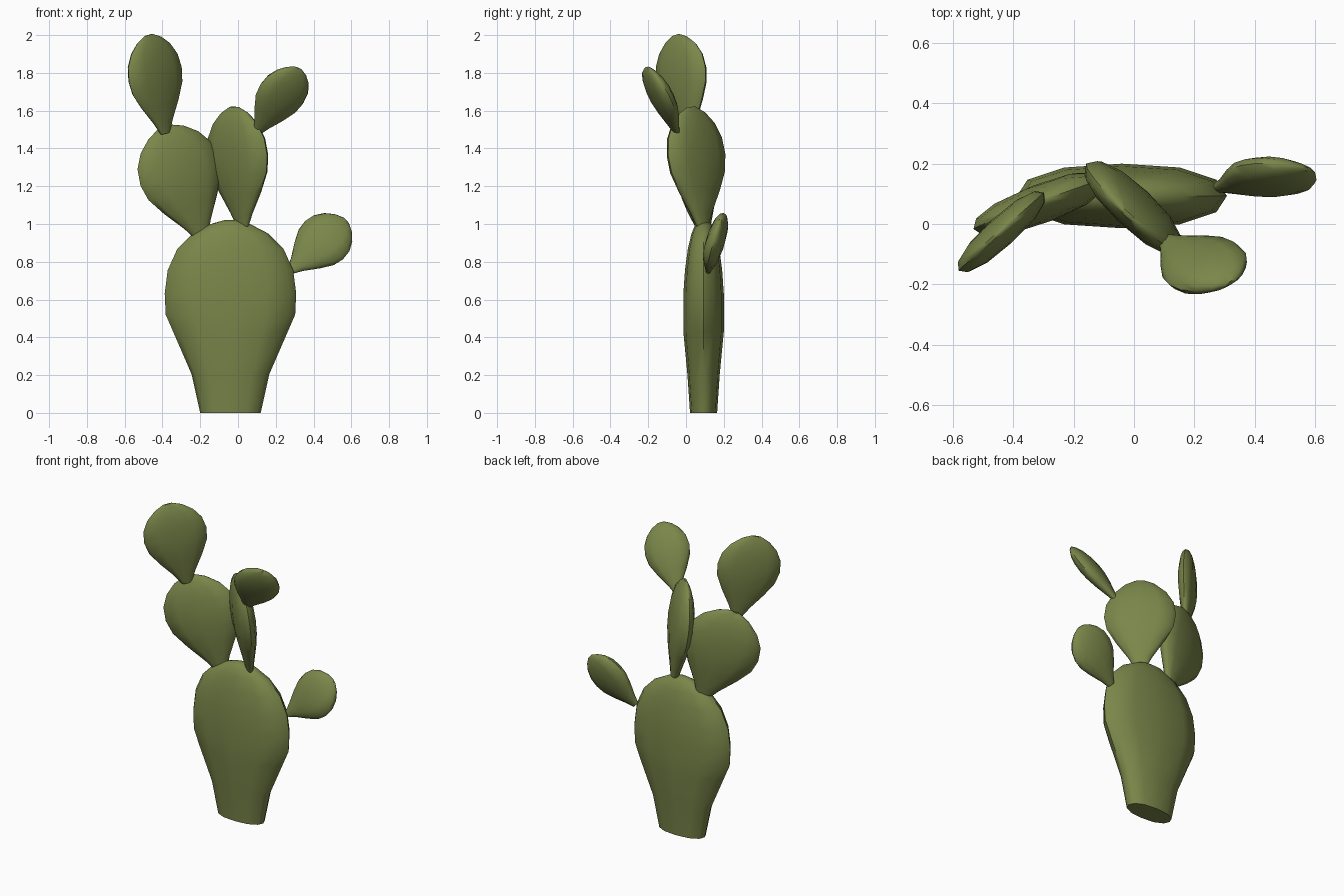
import bpy, bmesh, math
from mathutils import Vector

if "Cube" in bpy.data.objects:
    bpy.data.objects.remove(bpy.data.objects["Cube"])

green = bpy.data.materials.new("olive_green")
green.diffuse_color = (0.195, 0.238, 0.068, 1)
green.use_nodes = True
green.node_tree.nodes["Principled BSDF"].inputs["Base Color"].default_value = green.diffuse_color

# profiles: (position along pad, width factor, thickness factor)
LEAF = [(0, .16, .30), (.12, .34, .50), (.3, .68, .80), (.46, .93, .97), (.6, 1, 1),
        (.74, .94, .92), (.86, .74, .72), (.95, .45, .42), (1, .15, .12)]
TRUNK = [(0, .46, .67), (.2, .59, .80), (.42, .87, 1), (.51, .985, 1), (.62, 1, 1),
         (.74, .955, .92), (.85, .81, .78), (.93, .58, .60), (.98, .30, .40), (1, .1, .15)]
# flattened cross-section in (width, thickness)
SECTION = [(1, 0), (.9, .5), (.55, .88), (0, 1), (-.55, .88), (-.9, .5),
           (-1, 0), (-.9, -.5), (-.55, -.88), (0, -1), (.55, -.88), (.9, -.5)]


def pad(name, base, tip, across, half_w, half_t, profile=LEAF):
    """Loft the cross-section from base to tip, with the flat side along 'across'."""
    base, tip = Vector(base), Vector(tip)
    axis = (tip - base).normalized()
    w = Vector(across)
    w = (w - axis * w.dot(axis)).normalized()
    n = axis.cross(w)
    bm = bmesh.new()
    rings = []
    for t, fw, ft in profile:
        c = base.lerp(tip, t)
        rings.append([bm.verts.new(c + w * (a * fw * half_w) + n * (b * ft * half_t))
                      for a, b in SECTION])
    k = len(SECTION)
    for r0, r1 in zip(rings, rings[1:]):
        for i in range(k):
            j = (i + 1) % k
            bm.faces.new((r0[i], r0[j], r1[j], r1[i]))
    bm.faces.new(rings[0][::-1])
    bm.faces.new(rings[-1])
    bmesh.ops.recalc_face_normals(bm, faces=bm.faces)
    me = bpy.data.meshes.new(name)
    bm.to_mesh(me)
    bm.free()
    me.materials.append(green)
    ob = bpy.data.objects.new(name, me)
    bpy.context.collection.objects.link(ob)
    bpy.ops.object.select_all(action='DESELECT')
    ob.select_set(True)
    bpy.context.view_layer.objects.active = ob
    bpy.ops.object.shade_smooth_by_angle(angle=math.radians(50))


# main trunk pad
pad("trunk_pad", (-.04, .093, 0), (-.04, .093, 1.02), (1, 0, 0), .348, .107, TRUNK)
# pads growing from the trunk
pad("left_pad", (-.19, .10, .93), (-.39, .045, 1.515), (.95, .37, .3), .235, .065)
pad("middle_pad", (.025, .088, .98), (-.02, .03, 1.62), (.72, -.68, 0), .215, .062)
pad("right_small_pad", (.28, .12, .755), (.572, .182, 1.02), (.7, -.25, -.68), .147, .05)
# upper pads
pad("top_left_pad", (-.385, .02, 1.48), (-.475, -.055, 2.0), (.72, .66, .1), .192, .05)
pad("top_right_pad", (.10, -.05, 1.485), (.32, -.195, 1.825), (.75, .45, -.35), .14, .05)
